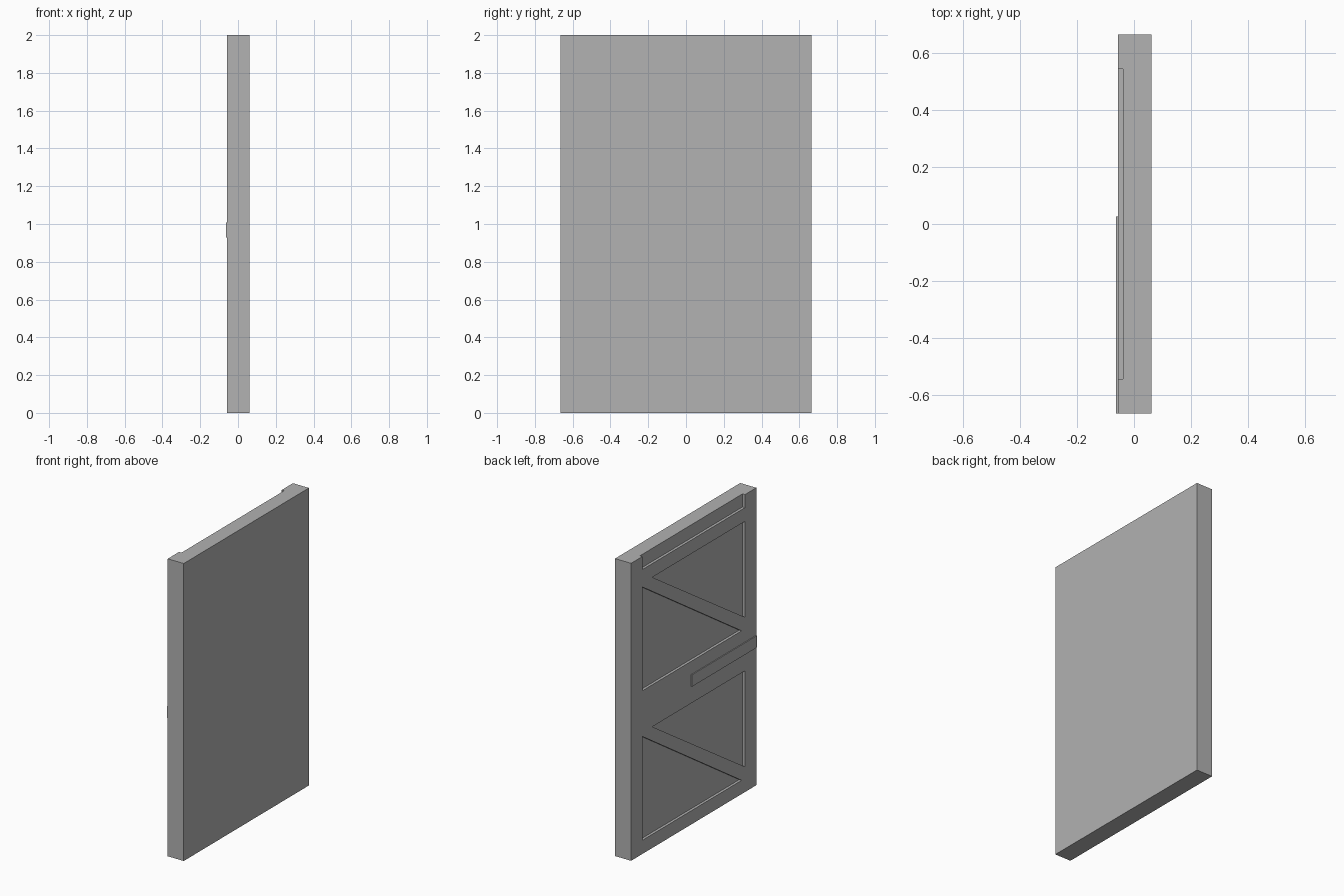
import bpy, bmesh

if "Cube" in bpy.data.objects:
    bpy.data.objects.remove(bpy.data.objects["Cube"])

FACE, FLOOR, BACK = -0.057, -0.039, 0.062  # x of panel face, recess floor, plain back
HALF = 0.665                               # half width along y

# Darker grey for the whole door
grey = bpy.data.materials.new("dark_grey")
grey.diffuse_color = (0.445, 0.445, 0.445, 1)
grey.use_nodes = True
grey.node_tree.nodes["Principled BSDF"].inputs["Base Color"].default_value = grey.diffuse_color


def prism(bm, outline, x0, x1):
    """Extrude a (y, z) outline along x."""
    face = bm.faces.new([bm.verts.new((x0, y, z)) for y, z in outline])
    ext = bmesh.ops.extrude_face_region(bm, geom=[face])
    moved = [v for v in ext["geom"] if isinstance(v, bmesh.types.BMVert)]
    bmesh.ops.translate(bm, verts=moved, vec=(x1 - x0, 0, 0))


def rect(y0, y1, z0, z1):
    return [(y0, z0), (y1, z0), (y1, z1), (y0, z1)]


def make(name, outlines, x0, x1):
    bm = bmesh.new()
    for o in outlines:
        prism(bm, o, x0, x1)
    bmesh.ops.recalc_face_normals(bm, faces=bm.faces)
    me = bpy.data.meshes.new(name)
    bm.to_mesh(me)
    bm.free()
    me.materials.append(grey)
    ob = bpy.data.objects.new(name, me)
    bpy.context.collection.objects.link(ob)
    return ob


# Main door slab
panel = make("door_panel", [rect(-HALF, HALF, 0, 2)], FACE, BACK)

# Recesses: top slot open at the top edge, and two pairs of triangles
cuts = [rect(-0.545, 0.545, 1.912, 2.1)]
for dz in (0, -1.005):
    cuts.append([(0.44, 1.82 + dz), (-0.545, 1.82 + dz), (-0.545, 1.175 + dz)])
    cuts.append([(0.545, 1.795 + dz), (0.545, 1.097 + dz), (-0.51, 1.097 + dz)])
cutter = make("recess_cutter", cuts, FACE - 0.1, FLOOR)
cutter.hide_render = True

mod = panel.modifiers.new("recesses", "BOOLEAN")
mod.operation = "DIFFERENCE"
mod.solver = "EXACT"
mod.object = cutter
bpy.context.view_layer.objects.active = panel
bpy.ops.object.modifier_apply(modifier=mod.name)
bpy.data.objects.remove(cutter)

# Raised latch bar running to the edge of the door
make("latch_bar", [rect(-HALF, 0.026, 0.928, 1.008)], -0.063, FACE)
